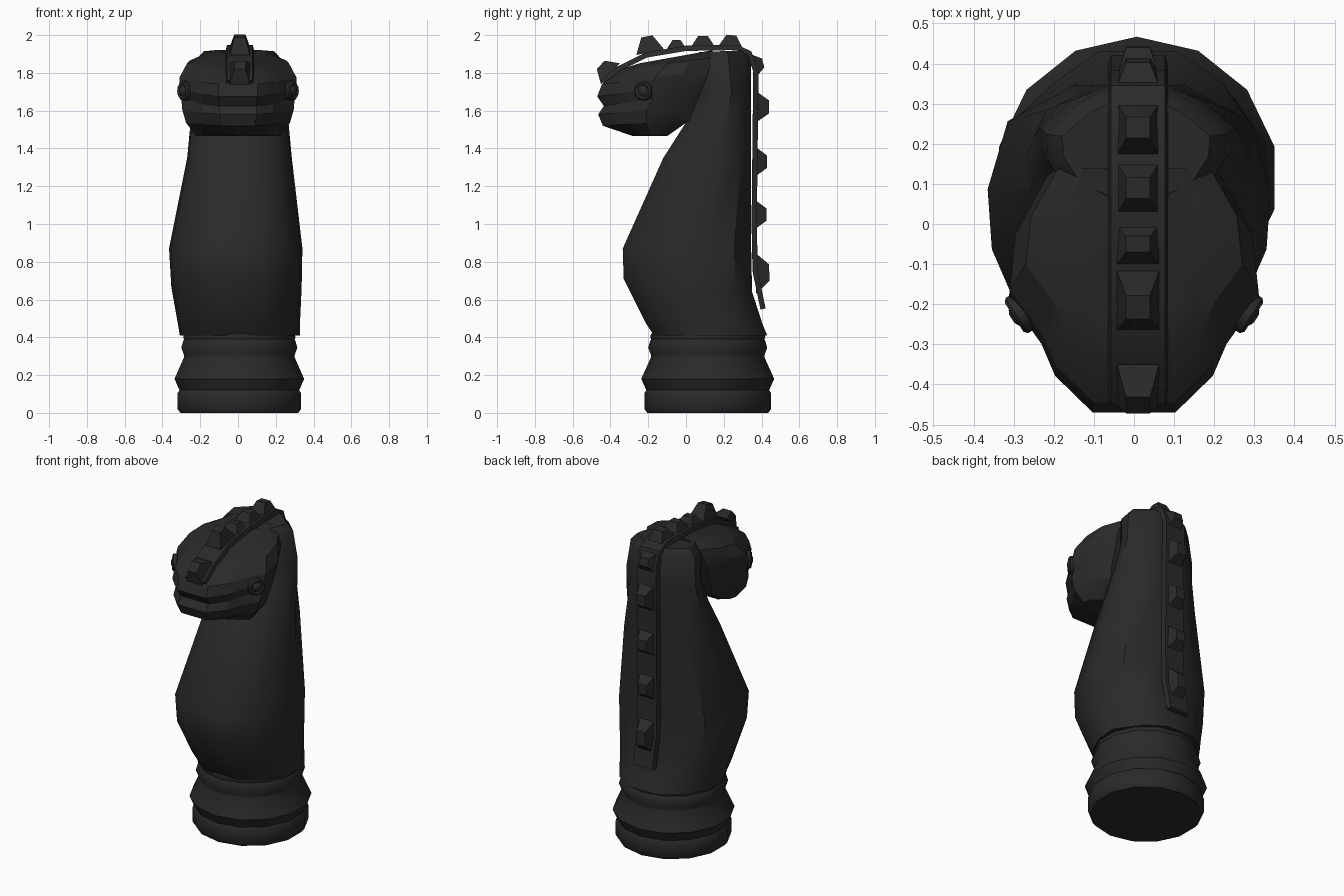
import bpy, bmesh, math
from mathutils import Vector, Matrix

old = bpy.data.objects.get("Cube")
if old:
    bpy.data.objects.remove(old, do_unlink=True)

black = bpy.data.materials.new("matte black")
black.use_nodes = True
COLOR = (0.023, 0.023, 0.023, 1)
black.diffuse_color = COLOR
black.node_tree.nodes["Principled BSDF"].inputs["Base Color"].default_value = COLOR


def finish(name, bm, angle=42):
    bmesh.ops.recalc_face_normals(bm, faces=bm.faces)
    mesh = bpy.data.meshes.new(name)
    bm.to_mesh(mesh)
    bm.free()
    mesh.materials.append(black)
    obj = bpy.data.objects.new(name, mesh)
    bpy.context.collection.objects.link(obj)
    bpy.ops.object.select_all(action='DESELECT')
    obj.select_set(True)
    bpy.context.view_layer.objects.active = obj
    bpy.ops.object.shade_smooth_by_angle(angle=math.radians(angle))


def skin(bm, rings):
    """Bridge closed rings of points and cap both ends."""
    loops = [[bm.verts.new(p) for p in ring] for ring in rings]
    n = len(loops[0])
    for a, b in zip(loops, loops[1:]):
        for i in range(n):
            j = (i + 1) % n
            bm.faces.new((a[i], a[j], b[j], b[i]))
    bm.faces.new(loops[0])
    bm.faces.new(loops[-1])


def section(half, zf, zb, yf, yb, w, rear=1, cx=0):
    """One ring: front and back z, front and back y, half width, rear fullness, centre x."""
    outline = half + [(-u, v) for u, v in reversed(half)]
    return [(cx + u * w * (rear if v > 0.8 else 1), yf + v * (yb - yf), zf + v * (zb - zf))
            for u, v in outline]


def loft(name, half, sections, angle):
    bm = bmesh.new()
    skin(bm, [section(half, *s) for s in sections])
    finish(name, bm, angle)


# Turned base
profile = [(0.32, 0), (0.335, 0.02), (0.335, 0.105), (0.325, 0.12), (0.352, 0.18),
           (0.30, 0.295), (0.30, 0.305), (0.315, 0.345), (0.305, 0.38),
           (0.30, 0.39), (0.305, 0.40), (0.30, 0.42)]
bm = bmesh.new()
SIDES = 14
skin(bm, [[(0.007 + r * math.sin(math.tau * i / SIDES),
            0.115 + r * math.cos(math.tau * i / SIDES), z)
           for i in range(SIDES)] for r, z in profile])
finish("base", bm)

# Chest and neck
loft("neck", [(0.38, 0), (0.77, 0.16), (0.97, 0.4), (1, 0.62), (0.78, 0.87), (0.36, 1)], [
    (0.41, 0.41, -0.17, 0.43, 0.318, 0.85, 0.01),
    (0.47, 0.47, -0.21, 0.405, 0.323, 0.92, 0.005),
    (0.71, 0.64, -0.33, 0.35, 0.345, 1.08, -0.008),
    (0.87, 0.87, -0.335, 0.345, 0.353, 1.1, -0.012),
    (1.35, 1.35, -0.12, 0.345, 0.277, 1.05, 0.008),
    (1.53, 1.53, -0.005, 0.345, 0.26, 0.95, 0.008),
    (1.70, 1.70, 0.07, 0.345, 0.243, 0.85, 0.008),
    (1.86, 1.88, 0.03, 0.345, 0.225, 0.78, 0.005),
    (1.91, 1.92, 0.07, 0.31, 0.185, 0.78, 0.005)], 42)

# Head, with the mouth formed by one recessed section
loft("head", [(0.33, 0), (0.63, 0.16), (0.74, 0.3), (1, 0.5), (0.95, 0.75), (0.7, 1)], [
    (1.465, 1.465, -0.28, -0.10, 0.22),
    (1.52, 1.55, -0.44, 0.02, 0.275),
    (1.58, 1.63, -0.465, 0.05, 0.295),
    (1.625, 1.70, -0.435, 0.08, 0.30),
    (1.675, 1.75, -0.47, 0.10, 0.312),
    (1.74, 1.81, -0.445, 0.12, 0.31),
    (1.82, 1.88, -0.34, 0.14, 0.27),
    (1.85, 1.92, -0.25, 0.14, 0.18)], 25)

# Mane band following the nose, crown and back
path = [(-0.44, 1.75), (-0.36, 1.82), (-0.21, 1.895), (0, 1.93), (0.27, 1.935),
        (0.335, 1.905), (0.37, 1.81), (0.367, 1.55), (0.361, 1.0), (0.366, 0.75), (0.408, 0.55)]
CX, HALF, THICK = 0.01, 0.075, 0.028
rings = []
for i, (y, z) in enumerate(path):
    a, b = path[max(i - 1, 0)], path[min(i + 1, len(path) - 1)]
    t = Vector((0, b[0] - a[0], b[1] - a[1])).normalized()
    out = Vector((0, -t.z, t.y)) * THICK / 2
    c = Vector((CX, y, z))
    side = Vector((HALF, 0, 0))
    rings.append([c + side - out, c + side * 0.9 + out, c - side * 0.9 + out, c - side - out])
bm = bmesh.new()
skin(bm, rings)
finish("mane_band", bm)

# Studs on the mane: (y, z, outward angle from up toward the back, length, height)
studs = [(-0.40, 1.795, -48, 0.15, 0.07), (-0.19, 1.91, -12, 0.15, 0.085),
         (-0.05, 1.93, 0, 0.10, 0.045), (0.09, 1.935, 0, 0.13, 0.06),
         (0.235, 1.935, 5, 0.13, 0.065), (0.36, 1.84, 75, 0.12, 0.05),
         (0.368, 1.62, 90, 0.17, 0.072), (0.365, 1.33, 90, 0.16, 0.065),
         (0.362, 1.05, 90, 0.16, 0.065), (0.367, 0.74, 88, 0.22, 0.074)]
for n, (y, z, angle, length, height) in enumerate(studs):
    bm = bmesh.new()
    bmesh.ops.create_cube(bm, size=1)
    for v in bm.verts:
        top = v.co.z > 0
        v.co = Vector((v.co.x * (0.06 if top else 0.105),
                       v.co.y * length * (0.4 if top else 1), height if top else 0))
    bm.transform(Matrix.Translation((CX, y, z)) @ Matrix.Rotation(math.radians(-angle), 4, 'X'))
    finish(f"mane_stud_{n + 1}", bm)

# Eyes: a low rim with a small pupil dome, turned to lie on the cheek
EYE_Y, EYE_Z = -0.222, 1.705
for side, label in ((1, "left"), (-1, "right")):
    bm = bmesh.new()
    skin(bm, [[(side * x, r * math.cos(math.tau * i / 12), r * math.sin(math.tau * i / 12))
               for i in range(12)]
              for x, r in ((-0.04, 0.052), (0.012, 0.052), (0.02, 0.043), (0.014, 0.03),
                           (0.022, 0.022), (0.027, 0.012))])
    bm.transform(Matrix.Translation((side * 0.282, EYE_Y, EYE_Z))
                 @ Matrix.Rotation(math.radians(-33 * side), 4, 'Z'))
    finish(f"{label}_eye", bm)
